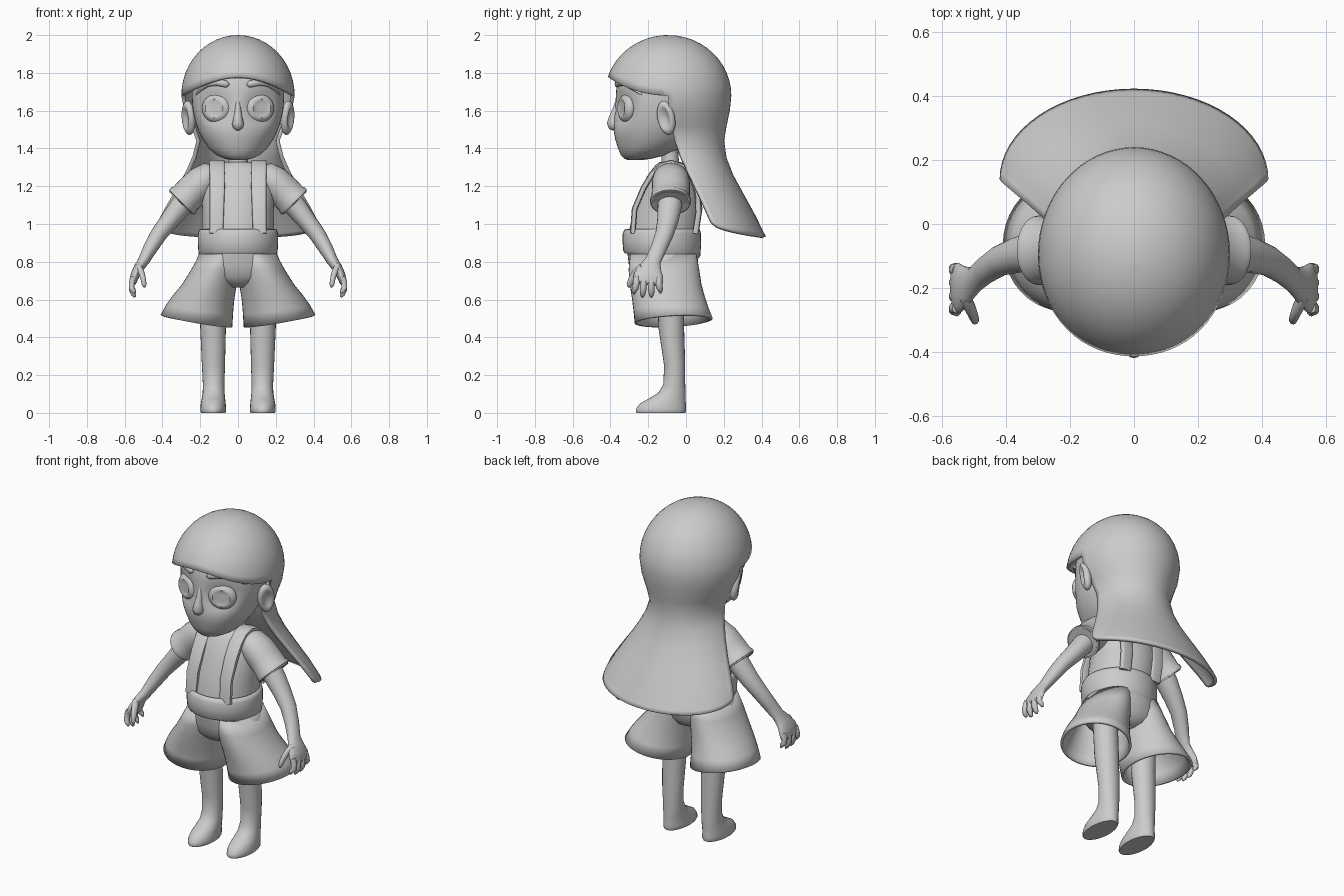
import bpy, bmesh, math
from mathutils import Vector, Matrix

grey = bpy.data.materials.new("light_grey")
grey.diffuse_color = (0.6, 0.6, 0.6, 1)


def finish(name, bm, mirror=False, solid=0.0, angle=50, subd=0):
    bmesh.ops.recalc_face_normals(bm, faces=bm.faces)
    me = bpy.data.meshes.new(name)
    bm.to_mesh(me)
    bm.free()
    ob = bpy.data.objects.new(name, me)
    bpy.context.collection.objects.link(ob)
    me.materials.append(grey)
    bpy.ops.object.select_all(action='DESELECT')
    bpy.context.view_layer.objects.active = ob
    ob.select_set(True)
    bpy.ops.object.shade_smooth_by_angle(angle=math.radians(angle))
    if subd:
        ob.modifiers.new("subdivision", 'SUBSURF').levels = subd
        ob.modifiers["subdivision"].render_levels = subd
    if solid:
        m = ob.modifiers.new("thickness", 'SOLIDIFY')
        m.thickness, m.offset = solid, -1
    if mirror:
        ob.modifiers.new("mirror", 'MIRROR')
    return ob


def skin(bm, rings, cap=True):
    """Bridge closed rings of points into a surface."""
    vs = [[bm.verts.new(p) for p in r] for r in rings]
    n = len(vs[0])
    for a, b in zip(vs, vs[1:]):
        for i in range(n):
            bm.faces.new((a[i], a[(i + 1) % n], b[(i + 1) % n], b[i]))
    if cap:
        bm.faces.new(vs[0])
        bm.faces.new(vs[-1])


def stack(name, rings, n=32, cap=True, warp=None, **kw):
    """Horizontal ellipses (z, cx, cy, rx, ry, slope in x, slope in y)."""
    out = []
    for z, cx, cy, rx, ry, *s in rings:
        sx, sy = s or (0, 0)
        ring = []
        for i in range(n):
            a = math.tau * i / n
            dx, dy = rx * math.cos(a), ry * math.sin(a)
            p = Vector((cx + dx, cy + dy, z + sx * dx + sy * dy))
            ring.append(warp(p) if warp else p)
        out.append(ring)
    bm = bmesh.new()
    skin(bm, out, cap)
    return finish(name, bm, **kw)


def sweep(name, pts, ref, n=16, power=1.0, cap=True, **kw):
    """Cross-sections (x, y, z, half width along ref, half depth) on a path."""
    ps = [Vector(p[:3]) for p in pts]
    out = []
    for k, p in enumerate(pts):
        t = (ps[min(k + 1, len(ps) - 1)] - ps[max(k - 1, 0)]).normalized()
        r = Vector(ref)
        u = (r - t * r.dot(t)).normalized()
        v = t.cross(u)
        ring = []
        for i in range(n):
            c, s = math.cos(math.tau * i / n), math.sin(math.tau * i / n)
            c = math.copysign(abs(c) ** power, c)
            s = math.copysign(abs(s) ** power, s)
            ring.append(ps[k] + u * c * p[3] + v * s * p[4])
        out.append(ring)
    bm = bmesh.new()
    skin(bm, out, cap)
    return finish(name, bm, **kw)


def ball(name, loc, size, rot=(0, 0, 0), warp=None, **kw):
    bm = bmesh.new()
    bmesh.ops.create_uvsphere(bm, u_segments=28, v_segments=18, radius=1)
    m = Matrix.Translation(loc)
    for axis, deg in zip("ZYX", rot):
        m = m @ Matrix.Rotation(math.radians(deg), 4, axis)
    m = m @ Matrix.Diagonal((*size, 1))
    for v in bm.verts:
        if warp:
            v.co = warp(v.co)
        v.co = m @ v.co
    return finish(name, bm, **kw)


# head with shallow eye sockets
def socket(p):
    if p.y < -0.15:
        d = math.hypot((abs(p.x) - 0.115) / 0.095, (p.z - 1.61) / 0.09)
        if d < 1:
            p.y += 0.035 * (1 - d * d)
    return p


stack("head", [
    (1.338, 0, -.27, .03, .035), (1.345, 0, -.255, .07, .07),
    (1.365, 0, -.225, .115, .12), (1.40, 0, -.195, .155, .165),
    (1.45, 0, -.17, .188, .205), (1.49, 0, -.16, .208, .222),
    (1.53, 0, -.15, .222, .23), (1.57, 0, -.145, .232, .235),
    (1.61, 0, -.14, .24, .236), (1.65, 0, -.135, .243, .238),
    (1.70, 0, -.13, .245, .24), (1.76, 0, -.13, .24, .235),
    (1.84, 0, -.13, .2, .2), (1.92, 0, -.12, .11, .11)], n=48, warp=socket, angle=80)
sweep("nose", [(0, -.355, 1.66, .012, .015), (0, -.365, 1.61, .016, .022),
               (0, -.377, 1.56, .024, .032), (0, -.382, 1.53, .032, .037),
               (0, -.38, 1.51, .026, .028), (0, -.375, 1.50, .012, .014)],
      (1, 0, 0), angle=80)


# eyes: domed eyeball with flattened centre
def flat_front(p):
    r = math.hypot(p.x, p.z)
    if p.y < 0 and r < 0.66:
        p.y = -0.62 if r < 0.6 else p.y
    return p


ball("eye", (.115, -.315, 1.612), (.08, .04, .076), (22, 0, 0), flat_front, mirror=True, angle=40)
sweep("eyebrow", [(.048, -.362, 1.737, .006, .008), (.06, -.364, 1.74, .018, .014),
                  (.11, -.347, 1.75, .018, .014), (.16, -.315, 1.742, .015, .014),
                  (.195, -.272, 1.715, .012, .013), (.22, -.235, 1.685, .004, .006)],
      (0, 0, 1), mirror=True, angle=80)


# ears with a hollow on the outer face
def hollow(p):
    if p.x > 0:
        p.x -= 0.9 * max(0, 1 - (p.y ** 2 + p.z ** 2) / 0.5)
    return p


ball("ear", (.262, -.105, 1.562), (.032, .05, .092), (-28, 8, 8), hollow, mirror=True, angle=70)

# hair: domed cap with fringe, then a flaring sheet down the back
COLS, DOME = 64, 12
LOWER = [(1.60, -.09, .285, .322, 0), (1.52, -.075, .25, .29, 0), (1.44, -.06, .22, .262, 0),
         (1.36, -.03, .24, .245, .01), (1.28, .01, .275, .24, .02), (1.18, .06, .33, .25, .03),
         (1.10, .10, .378, .265, .05), (1.03, .132, .415, .28, .075), (1.01, .14, .42, .283, .075)]
bm = bmesh.new()
pole = bm.verts.new((0, -.11, 2.0))
cols = []
for i in range(COLS):
    th = math.tau * i / COLS
    sx, cs = math.sin(th), -math.cos(th)
    low = math.asin(.31 * max(0, -cs) ** 2)
    col = [pole]
    for k in range(1, DOME + 1):
        f = math.pi / 2 + (low - math.pi / 2) * k / DOME
        r = math.cos(f)
        col.append(bm.verts.new((.3 * r * sx, -.095 + .335 * r * cs, 1.68 + .32 * math.sin(f))))
    if cs > -0.01:
        for z, cy, rx, ry, sag in LOWER:
            col.append(bm.verts.new((rx * sx, cy + ry * cs, z - sag * math.sqrt(max(0, cs)))))
    cols.append(col)
for i in range(COLS):
    a, b = cols[i], cols[(i + 1) % COLS]
    for k in range(min(len(a), len(b)) - 1):
        bm.faces.new((a[k], a[k + 1], b[k + 1], b[k]) if k else (pole, a[1], b[1]))
finish("hair", bm, solid=.02, angle=60)

# shirt body and neck
stack("shirt_body", [
    (.85, 0, -.125, .19, .19), (.97, 0, -.115, .19, .185), (1.08, 0, -.095, .19, .182),
    (1.18, 0, -.08, .2, .158), (1.25, 0, -.075, .195, .133), (1.295, 0, -.075, .165, .1),
    (1.318, 0, -.08, .115, .075), (1.328, 0, -.083, .065, .055)], angle=80)
stack("neck", [(1.29, 0, -.08, .06, .05), (1.33, 0, -.083, .054, .046), (1.42, 0, -.09, .054, .046)], n=20)

# shoulder straps running over front and back
sweep("strap", [
    (.115, -.282, .95, .036, .015), (.112, -.272, 1.08, .038, .015), (.11, -.225, 1.19, .04, .015),
    (.11, -.18, 1.265, .041, .015), (.11, -.13, 1.312, .041, .015), (.11, -.08, 1.325, .041, .015),
    (.11, -.025, 1.308, .041, .015), (.11, .025, 1.26, .04, .015), (.11, .06, 1.17, .038, .015),
    (.108, .067, 1.06, .036, .015), (.105, .05, .95, .034, .015)],
    (1, 0, 0), n=16, power=.45, mirror=True, angle=45)

# waistband
stack("waistband", [
    (.85, 0, -.125, .185, .185, 0, -.06), (.832, 0, -.127, .2, .195, 0, -.06),
    (.845, 0, -.128, .209, .204, 0, -.06), (.9, 0, -.128, .213, .208, 0, -.03),
    (.95, 0, -.128, .212, .207), (.97, 0, -.126, .205, .2), (.974, 0, -.124, .195, .19),
    (.955, 0, -.12, .18, .175)], n=40, angle=70)

# shorts: seat plus two open flared legs
stack("shorts_seat", [
    (.665, 0, -.115, .05, .10), (.685, 0, -.115, .13, .14), (.72, 0, -.118, .23, .165),
    (.78, 0, -.12, .232, .182), (.86, 0, -.122, .2, .19)], n=40, angle=80)
stack("shorts_leg", [
    (.84, .095, -.12, .108, .175), (.76, .122, -.117, .125, .187), (.68, .152, -.108, .145, .19),
    (.61, .182, -.093, .162, .193, .08, .02), (.55, .203, -.08, .177, .198, .13, .05),
    (.487, .22, -.065, .19, .207, .17, .06)],
    n=40, cap=False, solid=.015, mirror=True, angle=60)

# legs with feet
stack("leg", [
    (.75, .14, -.085, .07, .07), (.45, .132, -.078, .068, .068), (.25, .13, -.06, .061, .056),
    (.15, .129, -.062, .057, .058), (.105, .129, -.075, .058, .073), (.075, .13, -.1, .062, .098),
    (.05, .131, -.122, .066, .121), (.025, .131, -.131, .068, .131), (.008, .131, -.133, .068, .133),
    (0, .131, -.133, .064, .129)], n=24, mirror=True, angle=60)

# sleeves with a rolled open hem
sweep("sleeve", [
    (.11, -.08, 1.255, .07, .055), (.15, -.08, 1.25, .093, .078), (.19, -.08, 1.222, .1, .088),
    (.235, -.08, 1.18, .1, .09), (.28, -.082, 1.135, .102, .088), (.287, -.082, 1.128, .108, .094),
    (.3, -.082, 1.115, .108, .094), (.305, -.082, 1.11, .1, .086), (.285, -.082, 1.13, .085, .072),
    (.26, -.082, 1.155, .07, .06)], (0, 1, 0), n=28, mirror=True, angle=50)

# arm and palm
sweep("arm", [
    (.24, -.082, 1.17, .066, .062), (.31, -.087, 1.085, .064, .058), (.365, -.097, 1.015, .056, .05),
    (.42, -.115, .945, .048, .044), (.465, -.145, .87, .043, .038), (.5, -.175, .805, .042, .03),
    (.525, -.19, .768, .06, .027), (.545, -.198, .73, .078, .024), (.556, -.202, .695, .08, .02),
    (.56, -.204, .68, .07, .013)], (0, 1, 0), n=20, mirror=True, angle=80)

# fingers and thumb
for i, (y0, y1, tip) in enumerate([(-.262, -.275, .63), (-.224, -.23, .612),
                                   (-.184, -.183, .612), (-.145, -.135, .635)]):
    sweep(f"finger_{i + 1}", [
        (.553, y0, .72, .017, .016), (.562, y0, .69, .018, .017),
        (.564, (y0 + y1) / 2, (.69 + tip) / 2, .017, .015), (.553, y1, tip + .015, .014, .013),
        (.545, y1, tip, .006, .006)], (0, 1, 0), n=10, mirror=True, angle=80)
sweep("thumb", [
    (.527, -.23, .775, .02, .018), (.512, -.262, .745, .022, .017), (.502, -.287, .71, .018, .015),
    (.497, -.3, .68, .015, .013), (.495, -.302, .665, .006, .006)],
    (0, 1, 0), n=10, mirror=True, angle=80)
